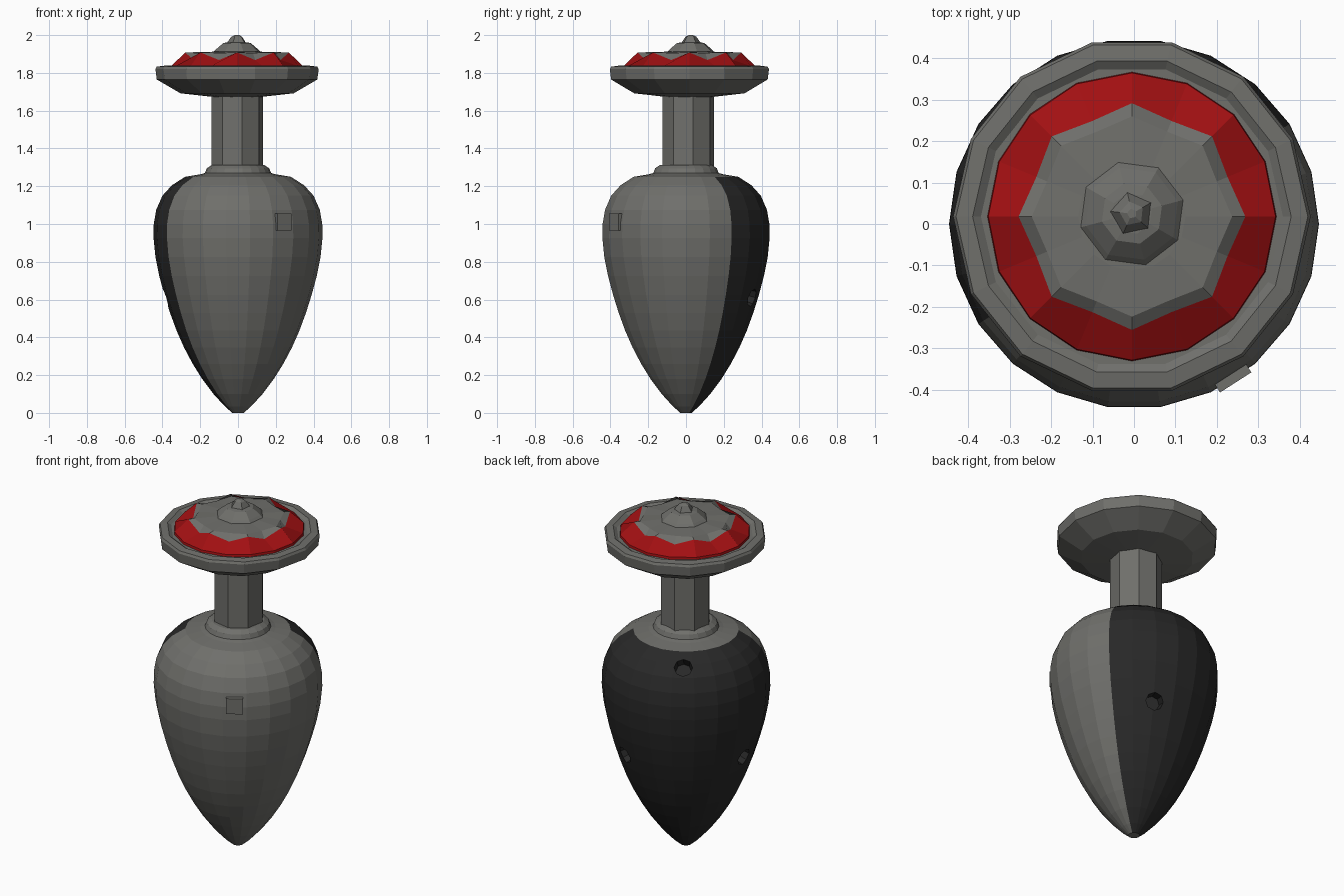
import bpy, bmesh, math
from mathutils import Matrix, Vector

if "Cube" in bpy.data.objects:
    bpy.data.objects.remove(bpy.data.objects["Cube"])


def material(name, col):
    m = bpy.data.materials.new(name)
    m.diffuse_color = (*col, 1)
    m.use_nodes = True
    m.node_tree.nodes["Principled BSDF"].inputs["Base Color"].default_value = m.diffuse_color
    return m


GREY = material("warm grey", (0.16, 0.16, 0.148))
DARK = material("near black", (0.021, 0.021, 0.021))
RED = material("deep red", (0.36, 0.005, 0.006))


def finish(bm, name, mats):
    bmesh.ops.recalc_face_normals(bm, faces=bm.faces)
    me = bpy.data.meshes.new(name)
    bm.to_mesh(me)
    bm.free()
    ob = bpy.data.objects.new(name, me)
    bpy.context.collection.objects.link(ob)
    for m in mats:
        me.materials.append(m)
    return ob


def lathe(name, profile, n, mats, centre=(0, 0), phase=0.0, rule=None, offset=None):
    """Closed turned solid; rule(face centre, ring) picks the material,
    offset(ring, i) returns (dr, dz) for faceted rings."""
    bm = bmesh.new()
    rings = []
    for k, (r, z) in enumerate(profile):
        ring = []
        for i in range(n):
            a = phase + 2 * math.pi * i / n
            dr, dz = offset(k, i) if offset else (0, 0)
            ring.append(bm.verts.new((centre[0] + (r + dr) * math.cos(a),
                                      centre[1] + (r + dr) * math.sin(a), z + dz)))
        rings.append(ring)
    for k in range(len(rings) - 1):
        for i in range(n):
            j = (i + 1) % n
            f = bm.faces.new((rings[k][i], rings[k][j], rings[k + 1][j], rings[k + 1][i]))
            if rule:
                f.material_index = rule(f.calc_center_median(), k)
    bm.faces.new(rings[0][::-1])
    bm.faces.new(rings[-1])
    return finish(bm, name, mats)


# Tapered body: one vertical half is dark
HALF = math.radians(122.7)


def body_rule(c, k):
    return int(c.z < 1.255 and c.x * math.cos(HALF) + c.y * math.sin(HALF) > 0)


body = lathe("body", [
    (0.03, 0.0), (0.07, 0.035), (0.13, 0.10), (0.19, 0.18), (0.24, 0.26), (0.285, 0.345),
    (0.325, 0.435), (0.36, 0.53), (0.39, 0.625), (0.417, 0.725), (0.437, 0.825),
    (0.447, 0.925), (0.446, 1.0), (0.433, 1.075), (0.40, 1.15), (0.35, 1.205),
    (0.28, 1.25), (0.20, 1.263), (0.175, 1.27), (0.165, 1.295), (0.14, 1.312)],
    22, [GREY, DARK], rule=body_rule)


def oriented(angle, tilt, r, z):
    """Matrix whose local z points outward from the body surface."""
    d = Vector((math.cos(angle) * math.cos(tilt), math.sin(angle) * math.cos(tilt), math.sin(tilt)))
    pos = Vector((r * math.cos(angle), r * math.sin(angle), z))
    return Matrix.Translation(pos) @ d.to_track_quat('Z', 'Y').to_matrix().to_4x4()


# Round holes in the dark half
for deg, tilt, r, z in ((122.7, 45, 0.355, 1.19), (66.7, -15, 0.38, 0.61), (178.7, -15, 0.38, 0.61)):
    bm = bmesh.new()
    bmesh.ops.create_cone(bm, cap_ends=True, segments=8, radius1=0.042, radius2=0.055, depth=0.12,
                          matrix=oriented(math.radians(deg), math.radians(tilt), r, z))
    for f in bm.faces:
        f.material_index = 1
    cutter = finish(bm, "hole_cutter", [GREY, DARK])
    mod = body.modifiers.new("hole", 'BOOLEAN')
    mod.operation = 'DIFFERENCE'
    mod.object = cutter
    mod.solver = 'EXACT'
    bpy.context.view_layer.objects.active = body
    bpy.ops.object.modifier_apply(modifier="hole")
    bpy.data.objects.remove(cutter)

# Small square button on the grey half
bm = bmesh.new()
bmesh.ops.create_cube(bm, size=1, matrix=oriented(math.radians(-57.3), 0, 0.435, 1.01)
                      @ Matrix.Diagonal((0.09, 0.09, 0.04, 1)))
finish(bm, "button", [GREY])

# Eight-sided stem
lathe("stem", [(0.138, 1.29), (0.138, 1.69)], 8, [GREY], (-0.004, 0.012), math.radians(11))

# Faceted flange with a recessed seat for the jewel
CENTRE = (-0.005, 0.018)
lathe("flange", [(0.12, 1.672), (0.30, 1.692), (0.425, 1.765), (0.432, 1.82), (0.425, 1.833),
                 (0.385, 1.838), (0.365, 1.825), (0.33, 1.825)],
      14, [GREY], CENTRE, math.pi / 14 + math.pi / 2)


# Jewel: red zigzag skirt, grey star table
def zigzag(k, i):
    if k == 2:
        return (0.012, 0.028) if i % 2 == 0 else (-0.012, -0.012)
    if k == 3:
        return (0.012, 0.004) if i % 2 == 0 else (-0.008, 0)
    return (0, 0)


lathe("jewel", [(0.35, 1.82), (0.347, 1.838), (0.262, 1.88), (0.23, 1.905), (0.13, 1.912)],
      16, [GREY, RED], CENTRE, math.pi / 2, rule=lambda c, k: int(k < 2), offset=zigzag)

# Stepped crown and pointed tip
lathe("jewel_crown", [(0.135, 1.905), (0.115, 1.925), (0.075, 1.958), (0.05, 1.962)],
      8, [GREY], (-0.005, 0.025), math.radians(15))
lathe("jewel_tip", [(0.055, 1.958), (0.03, 1.992), (0.012, 2.0)],
      5, [GREY], (-0.005, 0.025), math.radians(30))
